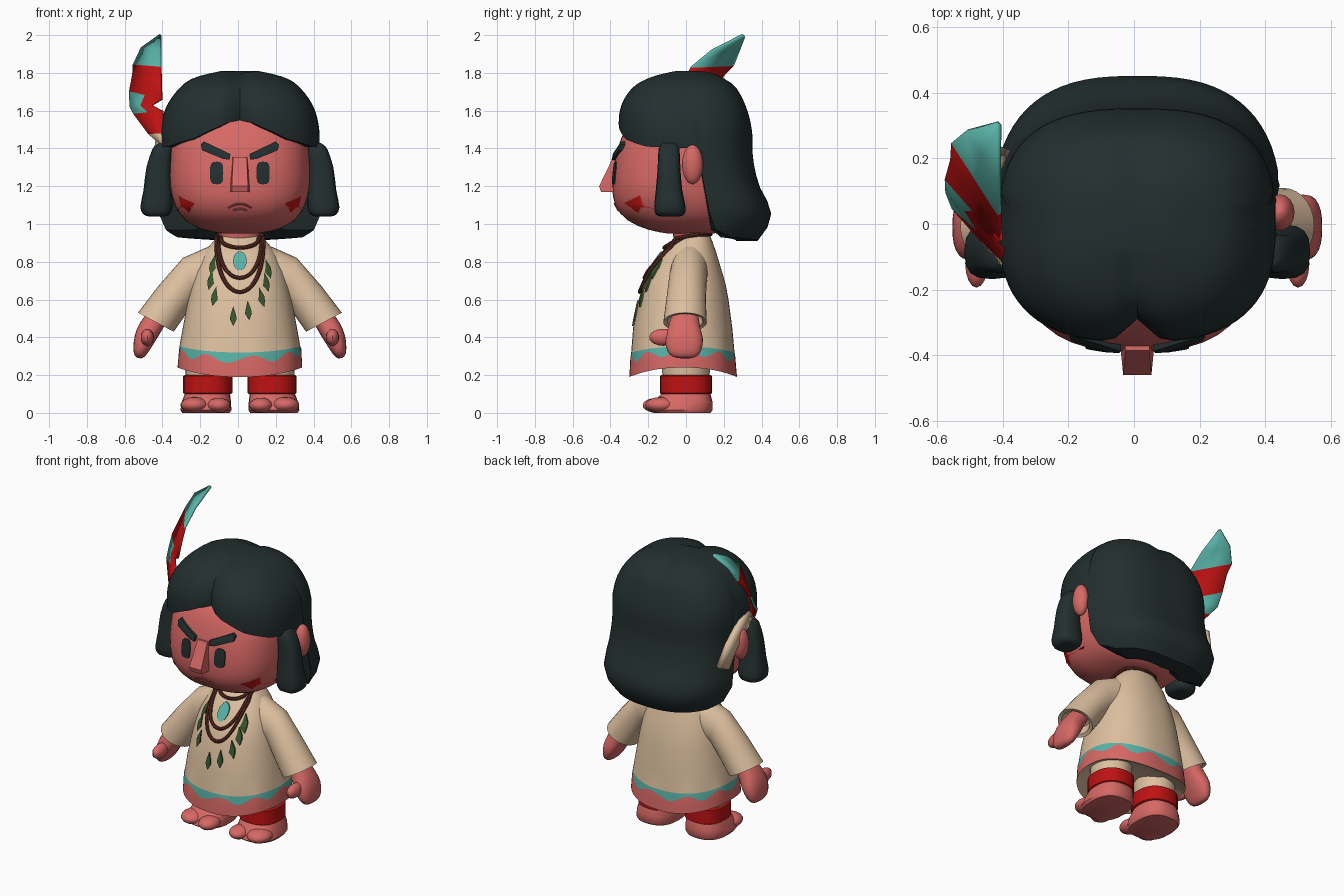
import bpy, bmesh, math
from mathutils import Vector
from mathutils.bvhtree import BVHTree

if "Cube" in bpy.data.objects:
    bpy.data.objects.remove(bpy.data.objects["Cube"])


def material(name, r, g, b):
    m = bpy.data.materials.new(name)
    m.use_nodes = True
    m.diffuse_color = (r, g, b, 1)
    node = next(n for n in m.node_tree.nodes if n.type == 'BSDF_PRINCIPLED')
    node.inputs["Base Color"].default_value = (r, g, b, 1)
    node.inputs["Roughness"].default_value = 0.8
    return m


SKIN = material("skin", .68, .14, .13)
TAN = material("tan cloth", .73, .53, .35)
HAIR = material("dark hair", .017, .028, .028)
RED = material("red", .52, .006, .006)
TEAL = material("teal", .10, .45, .39)
GREEN = material("leaf green", .04, .09, .026)
BROWN = material("brown cord", .11, .026, .017)
LIP = material("lip", .45, .085, .08)
AXIS = .01  # the body's mirror plane
parts = []


def finish(name, bm, mats, axis=AXIS):
    bmesh.ops.recalc_face_normals(bm, faces=bm.faces)
    tree = BVHTree.FromBMesh(bm)
    me = bpy.data.meshes.new(name)
    bm.to_mesh(me)
    bm.free()
    for m in mats:
        me.materials.append(m)
    ob = bpy.data.objects.new(name, me)
    ob.location.x = axis
    bpy.context.collection.objects.link(ob)
    parts.append(ob)
    return ob, tree


def skin_rows(name, rows, mats, pick=None):
    """Closed tube of faces through rows of points, with end caps."""
    bm = bmesh.new()
    vs = [[bm.verts.new(p) for p in row] for row in rows]
    n = len(vs[0])
    for i in range(len(vs) - 1):
        for j in range(n):
            k = (j + 1) % n
            f = bm.faces.new((vs[i][j], vs[i][k], vs[i + 1][k], vs[i + 1][j]))
            f.material_index = pick(i) if pick else 0
    bm.faces.new(vs[0])
    bm.faces.new(vs[-1])
    return finish(name, bm, mats)


def smooth_rows(rs, k):
    """Catmull-Rom interpolation of number tuples."""
    out = []
    for i in range(len(rs) - 1):
        quad = zip(rs[max(i - 1, 0)], rs[i], rs[i + 1], rs[min(i + 2, len(rs) - 1)])
        quad = list(quad)
        for j in range(k):
            t = j / k
            out.append(tuple(b + .5 * t * (c - a + t * (2*a - 5*b + 4*c - d + t * (3*(b - c) + d - a)))
                             for a, b, c, d in quad))
    return out + [rs[-1]]


def power(v, p):
    return math.copysign(abs(v) ** (2 / p), v)


def loft(name, rings, mats, n=24, p=2, steps=1, s=1, warp=None, pick=None):
    """Rings are x, y, z, radius across, radius in y, tilt in degrees."""
    rows = []
    for i, (x, y, z, rx, ry, tilt) in enumerate(smooth_rows(rings, steps)):
        t, row = math.radians(tilt), []
        for j in range(n):
            a = math.tau * j / n
            u = rx * power(math.sin(a), p)
            co = Vector((s * (x + u * math.cos(t)), y - ry * power(math.cos(a), p), z + u * math.sin(t)))
            row.append(warp(i, a, co) if warp else co)
        rows.append(row)
    return skin_rows(name, rows, mats, pick)


def level(z, half, front, back):
    return (0, (front + back) / 2, z, half, (back - front) / 2, 0)


def ellipsoid(name, centre, radii, mat, s=1, n=16):
    rings = [(centre[0], centre[1], centre[2] - radii[2] * math.cos(a), radii[0] * math.sin(a), radii[1] * math.sin(a), 0)
             for a in [math.pi * (k + .15) / 9.3 for k in range(10)]]
    return loft(name, rings, [mat], n=n, s=s)


def project(tree, x, z, off, miss=-.05):
    hit = tree.ray_cast(Vector((x, -2, z)), Vector((0, 1, 0)))[0]
    return Vector((x, (hit.y if hit else miss) - off, z))


def plate(name, outline, tree, mat, off=.006, s=1):
    """Thin plate that follows the surface behind it."""
    cx = sum(p[0] for p in outline) / len(outline)
    cz = sum(p[1] for p in outline) / len(outline)
    rows = []
    for scale, o in ((1, -.004), (1, off), (.7, off), (.35, off), (.05, off)):
        rows.append([project(tree, s * (cx + (x - cx) * scale), cz + (z - cz) * scale, o) for x, z in outline])
    return skin_rows(name, rows, [mat])


def oval(cx, cz, rx, rz, p=2, n=20):
    angles = [math.tau * k / n for k in range(n)]
    return [(cx + rx * power(math.cos(a), p), cz + rz * power(math.sin(a), p)) for a in angles]


def cord(name, points, radius, mat, cyclic=False):
    cu = bpy.data.curves.new(name, 'CURVE')
    cu.dimensions, cu.bevel_depth, cu.bevel_resolution = '3D', radius, 2
    sp = cu.splines.new('POLY')
    sp.points.add(len(points) - 1)
    for q, p in zip(sp.points, points):
        q.co = (*p, 1)
    sp.use_cyclic_u = cyclic
    cu.materials.append(mat)
    ob = bpy.data.objects.new(name, cu)
    ob.location.x = AXIS
    bpy.context.collection.objects.link(ob)
    bpy.ops.object.select_all(action='DESELECT')
    ob.select_set(True)
    bpy.context.view_layer.objects.active = ob
    bpy.ops.object.convert(target='MESH')
    parts.append(bpy.context.view_layer.objects.active)


def strip(name, pairs, mats, thick, colours=None):
    """Ribbon through pairs of edge points, thickened."""
    bm = bmesh.new()
    vs = [[bm.verts.new(p), bm.verts.new((Vector(p) + Vector(q)) / 2), bm.verts.new(q)] for p, q in pairs]
    for i in range(len(vs) - 1):
        for j in (0, 1):
            f = bm.faces.new((vs[i][j], vs[i][j + 1], vs[i + 1][j + 1], vs[i + 1][j]))
            f.material_index = colours[i][j] if colours else 0
    ob, _ = finish(name, bm, mats, 0)
    mod = ob.modifiers.new("thickness", 'SOLIDIFY')
    mod.thickness, mod.offset = thick, 0


# Tunic with a raised side hem, a plain border and a scalloped band
def hem(i, a, co):
    co.z += .05 * math.sin(a) ** 2 * max(0, 1 - (co.z - .19) / .35)
    if i == 3:
        co.z += .02 * math.sin(9 * a)
    return co


tunic_rings = [level(*r) for r in (
    (.25, .2, -.18, .16), (.2, .31, -.28, .25), (.19, .33, -.30, .27), (.283, .325, -.295, .262),
    (.32, .32, -.29, .257), (.45, .30, -.28, .245), (.6, .275, -.25, .225), (.68, .257, -.227, .21),
    (.75, .235, -.2, .19), (.85, .19, -.13, .16), (.92, .13, -.07, .135), (.95, .10, -.04, .12))]
tunic, tunic_tree = loft("tunic", tunic_rings, [TAN, SKIN, TEAL], n=72, p=2.3, warp=hem,
                         pick=lambda i: {2: 1, 3: 2}.get(i, 0))

# Head and neck
head, head_tree = loft("head", [level(*r) for r in (
    (.95, .10, -.10, .15), (.97, .2, -.2, .2), (1.02, .29, -.31, .26), (1.1, .345, -.375, .29),
    (1.2, .37, -.39, .3), (1.32, .37, -.38, .3), (1.45, .355, -.345, .28), (1.56, .29, -.28, .24),
    (1.62, .15, -.15, .15))], [SKIN], n=40, p=2.6, steps=2)
loft("neck", [level(.9, .11, -.06, .12), level(1.0, .11, -.08, .12)], [SKIN])

# Hair: dome whose lower edge parts at the brow and falls long at the back
profile = smooth_rows([(1.81, .10, .08, .12), (1.775, .24, .2, .2), (1.72, .32, .29, .27), (1.62, .39, .35, .32),
                       (1.5, .42, .36, .35), (1.35, .42, .34, .355), (1.2, .43, .33, .39),
                       (1.08, .44, .3, .45), (.98, .41, .2, .43), (.9, .34, .1, .37)], 4)
hairline = [(0, 1.57), (8, 1.52), (29, 1.45), (60, 1.41), (96, 1.4), (101, .98), (120, .93), (180, .91)]


def lerp_table(table, v):
    for a, b in zip(table, table[1:]):
        if min(a[0], b[0]) <= v <= max(a[0], b[0]):
            t = (v - a[0]) / (b[0] - a[0])
            return [p + (q - p) * t for p, q in zip(a[1:], b[1:])]
    return table[-1][1:]


def hair_point(a, t):
    deg = abs((math.degrees(a) + 180) % 360 - 180)
    z = 1.81 - (1.81 - lerp_table(hairline, deg)[0]) * t ** 1.5
    half, front, back = lerp_table(profile, z)
    x = half * power(math.sin(a), 2.7)
    c = power(math.cos(a), 2.7)
    crease = math.exp(-(x / .05) ** 2)
    y = -c * front * (1 - .2 * crease * t) if c > 0 else -c * back
    return Vector((x, y, z - .02 * crease * (1 if c > 0 else 1 - t)))


angles = [math.tau * j / 72 for j in range(72)]
hair_rows = [[hair_point(a, k / 18) for a in angles] for k in range(19)]
hair_rows.append([Vector((v.x * .6, v.y * .6 + .04, v.z)) for v in hair_rows[-1]])
hair_rows.append([Vector((v.x * .05, .1 + v.y * .05, 1.1)) for v in hair_rows[-1]])
skin_rows("hair", hair_rows, [HAIR])

# Nose wedge
nose = [[Vector((s * w, y, z)) for s, w, y in ((-1, b, -.33), (1, b, -.33), (1, f, front), (-1, f, front))]
        for z, f, b, front in ((1.355, .036, .045, -.385), (1.2, .043, .056, -.46), (1.17, .043, .056, -.45))]
skin_rows("nose", nose, [SKIN])

# Mouth: frown line and small lower lip
for label, w, z0, bow in (("mouth", .06, 1.085, .022), ("lower_lip", .035, 1.072, .008)):
    pts = [project(head_tree, w * k / 5, z0 + bow * (1 - (k / 5) ** 2), 0) for k in range(-5, 6)]
    cord(label, pts, .006, LIP)

for s, side in ((1, "left"), (-1, "right")):
    # Face details
    plate(side + "_eye", oval(.123, 1.27, .035, .06, 3.5), head_tree, HAIR, s=s)
    brow = [(.05, 1.37), (.055, 1.34), (.09, 1.345), (.2, 1.39), (.207, 1.42), (.19, 1.437)]
    plate(side + "_eyebrow", brow, head_tree, HAIR, off=.02, s=s)
    plate(side + "_cheek_mark", [(.24, 1.11), (.30, 1.135), (.325, 1.15), (.315, 1.105), (.335, 1.07), (.27, 1.06)],
          head_tree, RED, s=s)
    ellipsoid(side + "_ear", (.435, .035, 1.315), (.045, .056, .105), SKIN, s)
    # Hanging side lock
    loft(side + "_hair_lock", [(.405, -.09, 1.43, .02, .03, 0), (.41, -.09, 1.4, .05, .055, 0),
         (.43, -.09, 1.3, .065, .06, 0), (.435, -.09, 1.18, .075, .07, 0), (.442, -.085, 1.09, .085, .083, 0),
         (.442, -.085, 1.05, .068, .075, 0), (.442, -.085, 1.04, .04, .05, 0)], [HAIR], n=16, p=2.8, steps=2, s=s)
    # Sleeve, hand and thumb
    loft(side + "_sleeve", [(.10, .02, .76, .15, .10, 90), (.27, .01, .71, .115, .10, 74), (.36, .0, .595, .105, .105, 47),
         (.445, -.005, .48, .107, .115, 28), (.442, -.005, .485, .085, .095, 28), (.42, 0, .53, .07, .08, 30)],
         [TAN], s=s, n=28)
    loft(side + "_hand", [(.43, -.005, .52, .055, .07, 28), (.475, -.01, .45, .06, .085, 28), (.505, -.01, .39, .055, .1, 20),
         (.525, -.01, .33, .04, .09, 15), (.532, -.008, .3, .025, .065, 10), (.533, -.005, .29, .01, .03, 10)],
         [SKIN], p=2.4, steps=2, s=s)
    ellipsoid(side + "_thumb", (.49, -.12, .40), (.035, .075, .045), SKIN, s)
    # Leg, ankle band and foot
    loft(side + "_trouser_leg", [(.17, 0, .09, .11, .12, 0), (.17, 0, .3, .125, .13, 0)], [TAN], s=s)
    loft(side + "_ankle_band", [(.17, 0, .10, .122, .13, 0), (.17, 0, .105, .13, .138, 0), (.17, 0, .195, .13, .138, 0),
         (.17, 0, .2, .122, .13, 0)], [RED], s=s, p=2.3)
    loft(side + "_foot", [(.18, -.02, 0, .125, .15, 0), (.18, -.025, .015, .135, .165, 0), (.177, -.015, .06, .13, .155, 0),
         (.172, 0, .1, .12, .13, 0)], [SKIN], s=s, p=2.5)
    ellipsoid(side + "_big_toe", (.112, -.15, .04), (.062, .08, .04), SKIN, s)
    ellipsoid(side + "_small_toes", (.24, -.13, .042), (.075, .085, .042), SKIN, s)

# Neck cords draped on the tunic
for label, w, drop in (("short_cord", .10, .05), ("middle_cord", .115, .21), ("long_cord", .125, .285)):
    pts = []
    for k in range(-12, 13):
        t = k / 12 * math.pi / 2
        pts.append(project(tunic_tree, w * math.sin(t), .925 - drop * math.cos(t) ** .85, .006))
    pts += [Vector((w * math.cos(a), .04 + .09 * math.sin(a), .945)) for a in (.3, .9, 1.57, 2.24, 2.84)]
    cord(label, pts, .011, BROWN, True)

# Pendant and hanging leaves
plate("pendant", oval(0, .805, .036, .05), tunic_tree, TEAL, off=.009)
for x, z, lean in ((-.145, .78, -.012), (-.135, .615, -.01), (-.035, .51, 0), (.045, .54, .004), (.115, .61, .014),
                   (.15, .76, .014), (-.155, .7, -.01), (.14, .69, .012)):
    leaf = [(x - lean, z + .055), (x - .014, z + .01), (x - .018, z - .015), (x + lean, z - .05),
            (x + .018, z - .015), (x + .014, z + .01)]
    plate("hanging_leaf", leaf, tunic_tree, GREEN, off=.009)

# Feather leaning back and outward, with nicks along its inner edge
strip("feather", [((-.395, -.125, 1.42), (-.405, -.105, 1.42)), ((-.395, -.11, 1.48), (-.47, -.04, 1.475)),
                  ((-.40, -.08, 1.6), (-.55, .05, 1.58)), ((-.455, -.01, 1.63), (-.57, .1, 1.62)),
                  ((-.405, -.05, 1.66), (-.572, .14, 1.7)), ((-.408, -.01, 1.75), (-.555, .2, 1.79)),
                  ((-.41, .03, 1.83), (-.552, .25, 1.84)), ((-.41, .14, 1.92), (-.51, .285, 1.93)),
                  ((-.408, .30, 2.0), (-.418, .31, 1.995))],
      [RED, TEAL, TAN], .015,
      [(2, 2), (0, 0), (0, 1), (0, 1), (0, 0), (0, 0), (1, 1), (1, 1)])

# Hide strap that holds the feather on one side of the hair
strip("hair_strap", [((-.40, -.12, 1.42), (-.385, -.10, 1.49)), ((-.43, .02, 1.38), (-.42, .04, 1.47)),
                     ((-.435, .12, 1.30), (-.42, .18, 1.36)), ((-.425, .17, 1.2), (-.39, .23, 1.22))], [TAN], .03)

# Smooth shading with sharp edges kept
bpy.ops.object.select_all(action='DESELECT')
for ob in parts:
    ob.select_set(True)
bpy.context.view_layer.objects.active = parts[0]
bpy.ops.object.shade_smooth_by_angle(angle=math.radians(40))
